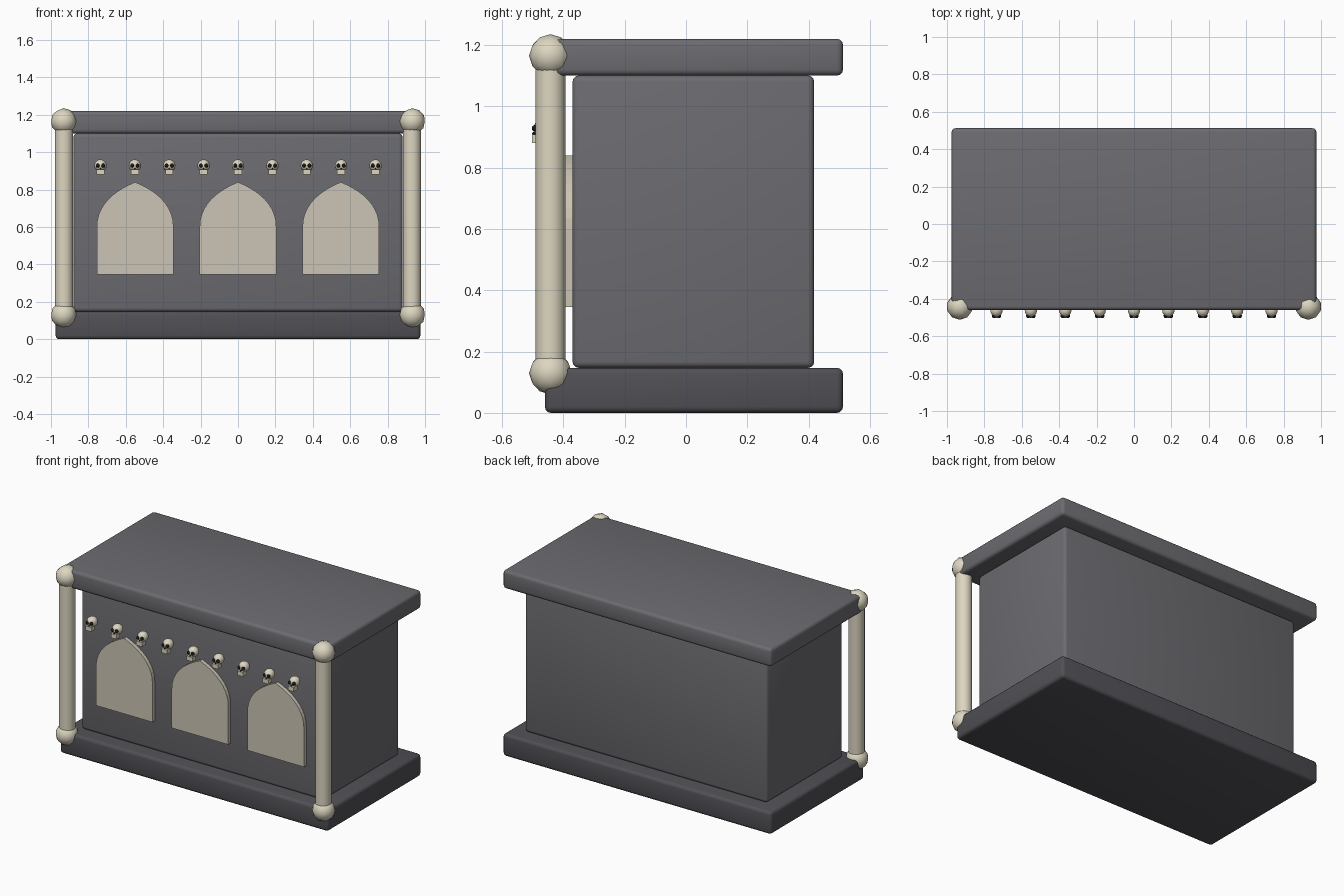
import bpy, bmesh
from math import radians
from mathutils import Vector

if "Cube" in bpy.data.objects:
    bpy.data.objects.remove(bpy.data.objects["Cube"])


def material(name, rgb):
    m = bpy.data.materials.new(name)
    m.diffuse_color = (*rgb, 1)
    m.use_nodes = True
    m.node_tree.nodes["Principled BSDF"].inputs["Base Color"].default_value = m.diffuse_color
    return m


STONE = material("stone", (0.15, 0.15, 0.165))
DARK_STONE = material("dark_stone", (0.08, 0.08, 0.092))
BONE = material("bone", (0.72, 0.67, 0.53))
PALE = material("pale_panel", (0.6, 0.56, 0.46))
BLACK = material("socket_black", (0.01, 0.01, 0.01))


def finish(name, mat, smooth=True):
    o = bpy.context.object
    o.name = name
    o.data.materials.append(mat)
    if smooth:
        bpy.ops.object.shade_smooth_by_angle(angle=radians(40))
    return o


def box(name, lo, hi, mat, bevel=0.0):
    lo, hi = Vector(lo), Vector(hi)
    bpy.ops.mesh.primitive_cube_add(size=1, location=(lo + hi) / 2)
    o = bpy.context.object
    o.scale = hi - lo
    bpy.ops.object.transform_apply(location=False, rotation=False, scale=True)
    if bevel:
        mod = o.modifiers.new("bevel", 'BEVEL')
        mod.width, mod.segments = bevel, 3
        bpy.ops.object.modifier_apply(modifier=mod.name)
    return finish(name, mat, bevel > 0)


def ball(name, loc, radii, mat, segments=16, rings=10):
    bpy.ops.mesh.primitive_uv_sphere_add(segments=segments, ring_count=rings, radius=1, location=loc)
    bpy.context.object.scale = radii
    bpy.ops.object.transform_apply(location=False, rotation=False, scale=True)
    return finish(name, mat)


def arch(name, cx):
    # pointed arch outline, each shoulder a cubic curve, extruded in y
    ctrl = [(0.205, 0.60), (0.205, 0.72), (0.11, 0.795), (0.0, 0.84)]
    side = []
    for i in range(11):
        t = i / 10
        w = [(1 - t) ** 3, 3 * t * (1 - t) ** 2, 3 * t * t * (1 - t), t ** 3]
        side.append([sum(k * c[a] for k, c in zip(w, ctrl)) for a in (0, 1)])
    outline = [(-0.205, 0.345), (0.205, 0.345)] + side + [(-x, z) for x, z in side[-2::-1]]
    bm = bmesh.new()
    face = bm.faces.new([bm.verts.new((cx + x, -0.395, z)) for x, z in outline])
    ext = bmesh.ops.extrude_face_region(bm, geom=[face])
    bmesh.ops.translate(bm, vec=(0, 0.035, 0),
                        verts=[v for v in ext["geom"] if isinstance(v, bmesh.types.BMVert)])
    bmesh.ops.recalc_face_normals(bm, faces=bm.faces)
    me = bpy.data.meshes.new(name)
    bm.to_mesh(me)
    bm.free()
    o = bpy.data.objects.new(name, me)
    bpy.context.collection.objects.link(o)
    me.materials.append(PALE)


# stone body and slabs
box("base_slab", (-0.975, -0.46, 0), (0.975, 0.512, 0.147), DARK_STONE, 0.02)
box("body", (-0.88, -0.37, 0.147), (0.88, 0.418, 1.10), STONE, 0.02)
box("top_slab", (-0.975, -0.46, 1.10), (0.975, 0.512, 1.22), STONE, 0.02)

# bone columns with knobs at the front corners
for side, sx in (("left", -1), ("right", 1)):
    bpy.ops.mesh.primitive_cylinder_add(vertices=16, radius=0.049, depth=1.03,
                                        location=(sx * 0.93, -0.442, 0.645))
    finish(side + "_column", BONE)
    for end, z in (("lower", 0.13), ("upper", 1.165)):
        bpy.ops.mesh.primitive_ico_sphere_add(subdivisions=2, radius=0.07,
                                              location=(sx * 0.932, -0.442, z))
        finish(f"{side}_{end}_knob", BONE)

# arched panels
for i in range(3):
    arch(f"arch_panel_{i + 1}", (i - 1) * 0.55)

# row of small skulls
for i in range(9):
    x = (i - 4) * 0.1838
    n = f"skull_{i + 1}"
    ball(n + "_cranium", (x, -0.462, 0.928), (0.033, 0.035, 0.033), BONE)
    box(n + "_jaw", (x - 0.021, -0.502, 0.880), (x + 0.021, -0.464, 0.908), BONE)
    for s in (-1, 1):
        ball(f"{n}_eye_{'left' if s < 0 else 'right'}", (x + s * 0.0145, -0.491, 0.928),
             (0.011, 0.012, 0.011), BLACK, 10, 6)
    ball(n + "_nose", (x, -0.496, 0.911), (0.004, 0.006, 0.005), BLACK, 6, 4)
